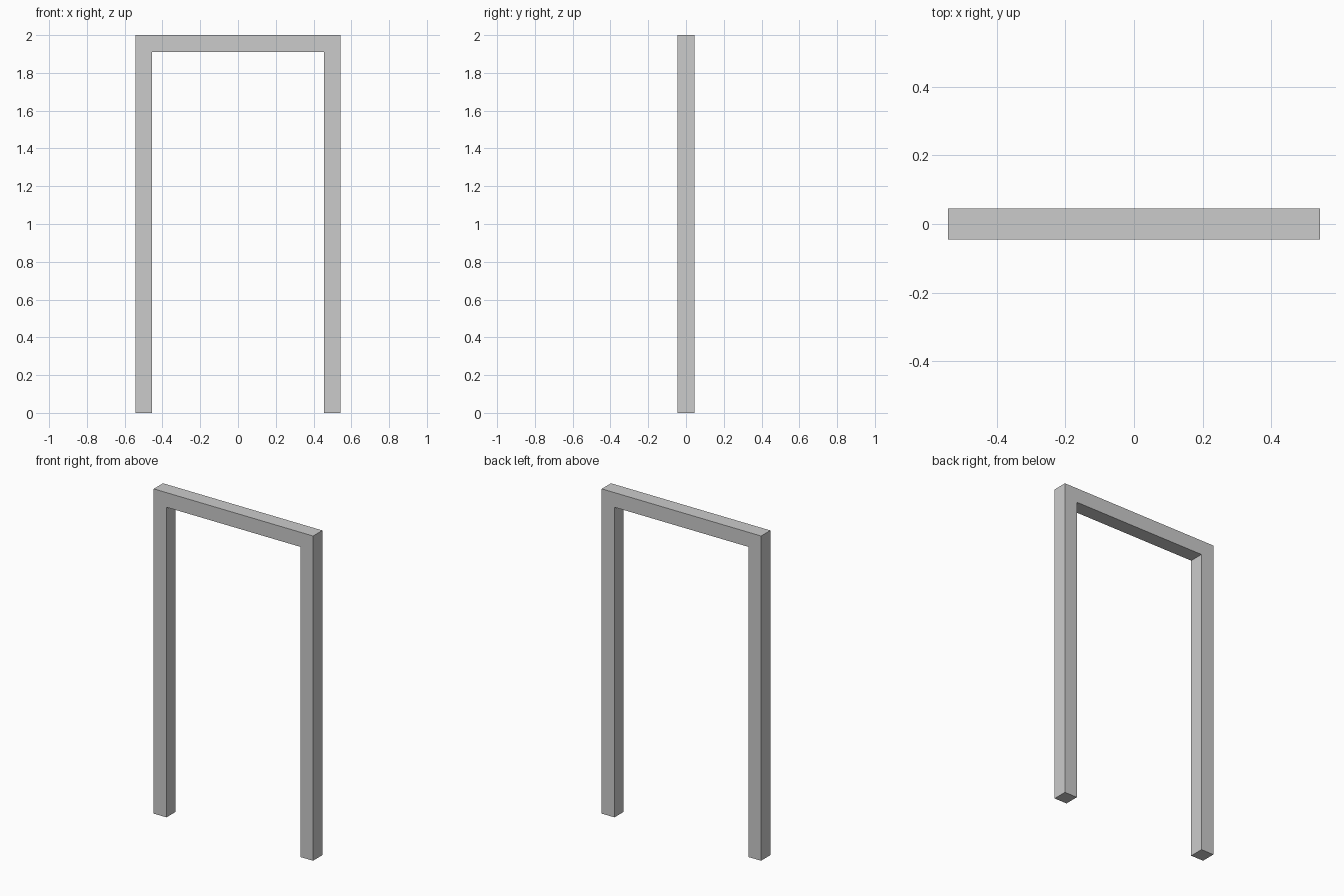
import bpy, bmesh

if "Cube" in bpy.data.objects:
    bpy.data.objects.remove(bpy.data.objects["Cube"])

W, H, D = 0.543, 2.0, 0.09      # half width, height, depth
LEG, BEAM = 0.087, 0.09         # leg width, top beam height

# Upside-down U profile in the front plane
half = [(W, H), (W, 0), (W - LEG, 0), (W - LEG, H - BEAM)]
outline = half + [(-x, z) for x, z in reversed(half)]

# Door frame: profile extruded through its depth
bm = bmesh.new()
front = bm.faces.new([bm.verts.new((x, -D / 2, z)) for x, z in outline])
ext = bmesh.ops.extrude_face_region(bm, geom=[front], use_keep_orig=True)
moved = [g for g in ext["geom"] if isinstance(g, bmesh.types.BMVert)]
bmesh.ops.translate(bm, verts=moved, vec=(0, D, 0))
bmesh.ops.recalc_face_normals(bm, faces=bm.faces)

mesh = bpy.data.meshes.new("door_frame")
bm.to_mesh(mesh)
bm.free()
bpy.context.collection.objects.link(bpy.data.objects.new("door_frame", mesh))
